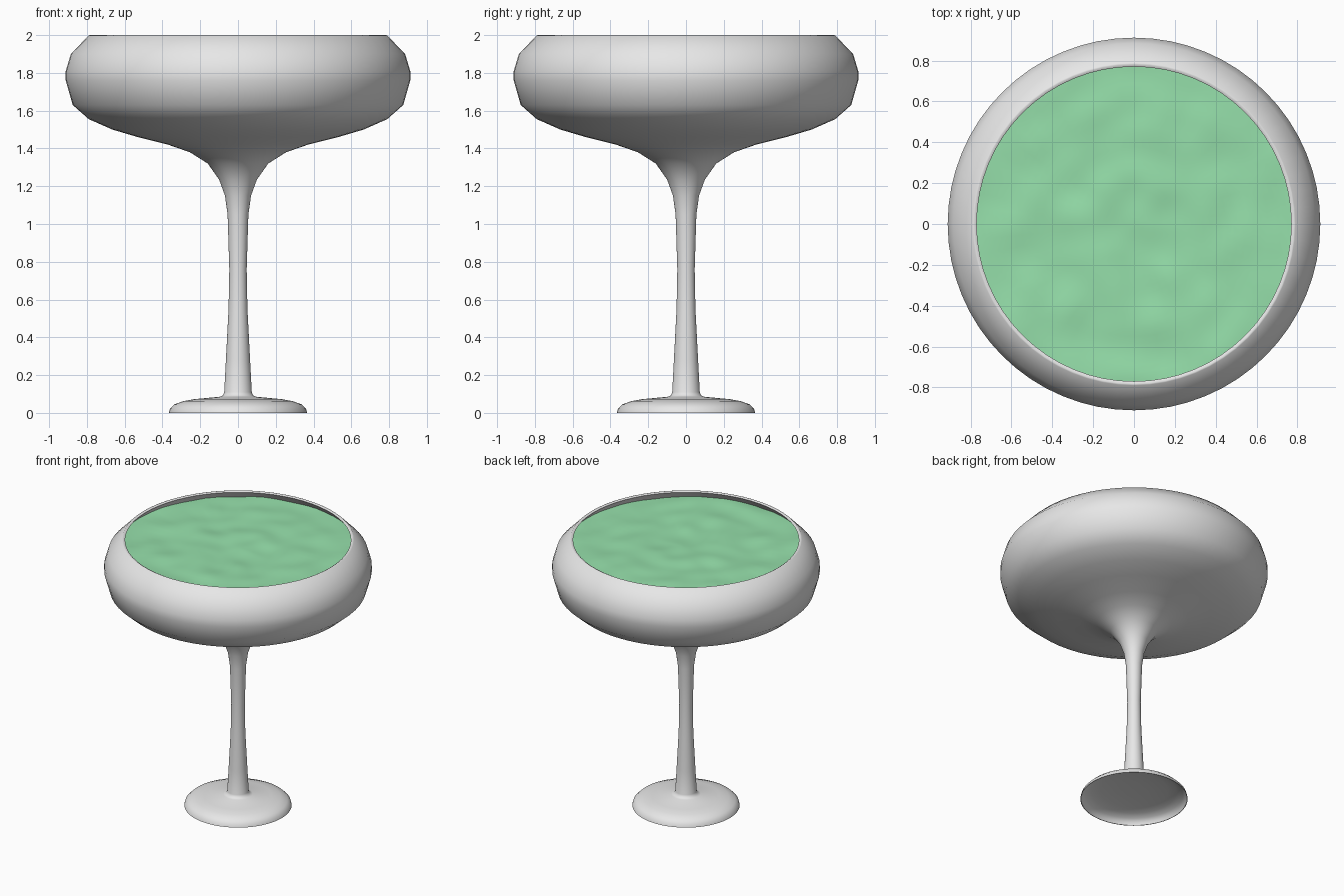
import bpy, bmesh, math
from mathutils import Vector, noise

if "Cube" in bpy.data.objects:
    bpy.data.objects.remove(bpy.data.objects["Cube"])

SEG = 64


def material(name, rgb):
    m = bpy.data.materials.new(name)
    m.diffuse_color = (*rgb, 1)
    m.use_nodes = True
    m.node_tree.nodes["Principled BSDF"].inputs["Base Color"].default_value = m.diffuse_color
    return m


def lathe(name, profile, mat, ripple=0.0):
    """Revolve (radius, height) points around z; radius 0 becomes a single pole."""
    bm = bmesh.new()
    rings = []
    for r, z in profile:
        if r == 0:
            rings.append([bm.verts.new((0, 0, z))] * SEG)
            continue
        ring = []
        for i in range(SEG):
            a = 2 * math.pi * i / SEG
            p = Vector((r * math.cos(a), r * math.sin(a), z))
            if ripple:
                p.z += ripple * noise.noise(Vector((p.x * 6, p.y * 6, 0.3)))
            ring.append(bm.verts.new(p))
        rings.append(ring)
    for lo, hi in zip(rings, rings[1:]):
        for i in range(SEG):
            j = (i + 1) % SEG
            corners = list(dict.fromkeys((lo[i], lo[j], hi[j], hi[i])))
            bm.faces.new(corners)
    mesh = bpy.data.meshes.new(name)
    bm.to_mesh(mesh)
    bm.free()
    mesh.materials.append(mat)
    obj = bpy.data.objects.new(name, mesh)
    bpy.context.collection.objects.link(obj)
    bpy.ops.object.select_all(action='DESELECT')
    obj.select_set(True)
    bpy.context.view_layer.objects.active = obj
    bpy.ops.object.shade_smooth_by_angle(angle=math.radians(55))
    return obj


grey = material("glass grey", (0.8, 0.8, 0.8))
green = material("drink green", (0.305, 0.745, 0.407))

# Thin foot, hollow underneath, then its rounded top
foot = [(0, 0.074), (0.1, 0.074), (0.23, 0.066), (0.29, 0.056), (0.333, 0.04),
        (0.355, 0.02), (0.362, 0.0), (0.366, 0.0), (0.36, 0.022),
        (0.337, 0.045), (0.29, 0.062), (0.23, 0.073), (0.1, 0.085)]
# Slim stem flaring into the bowl
stem = [(0.08, 0.092), (0.073, 0.11), (0.064, 0.28), (0.05, 0.55), (0.046, 0.76),
        (0.055, 1.05), (0.069, 1.15), (0.10, 1.235), (0.16, 1.32)]
# Bowl outside, rim and inside
bowl_out = [(0.255, 1.38), (0.37, 1.42), (0.53, 1.46), (0.665, 1.50), (0.79, 1.555),
            (0.875, 1.63), (0.912, 1.76), (0.912, 1.81), (0.885, 1.90), (0.79, 1.998)]
rim = [(0.782, 2.0), (0.77, 1.993)]
bowl_in = [(0.862, 1.895), (0.89, 1.80), (0.89, 1.76), (0.855, 1.64), (0.78, 1.575),
           (0.655, 1.52), (0.52, 1.48), (0.25, 1.41), (0, 1.39)]
lathe("cocktail_glass", foot + stem + bowl_out + rim + bowl_in, grey)

# Gently rippled drink surface, listed from the centre outwards so it faces up
R, N, LEVEL = 0.826, 24, 1.935
lathe("drink", [(R * (N - k) / N, LEVEL) for k in range(N)] + [(0, LEVEL)],
      green, 0.014)
